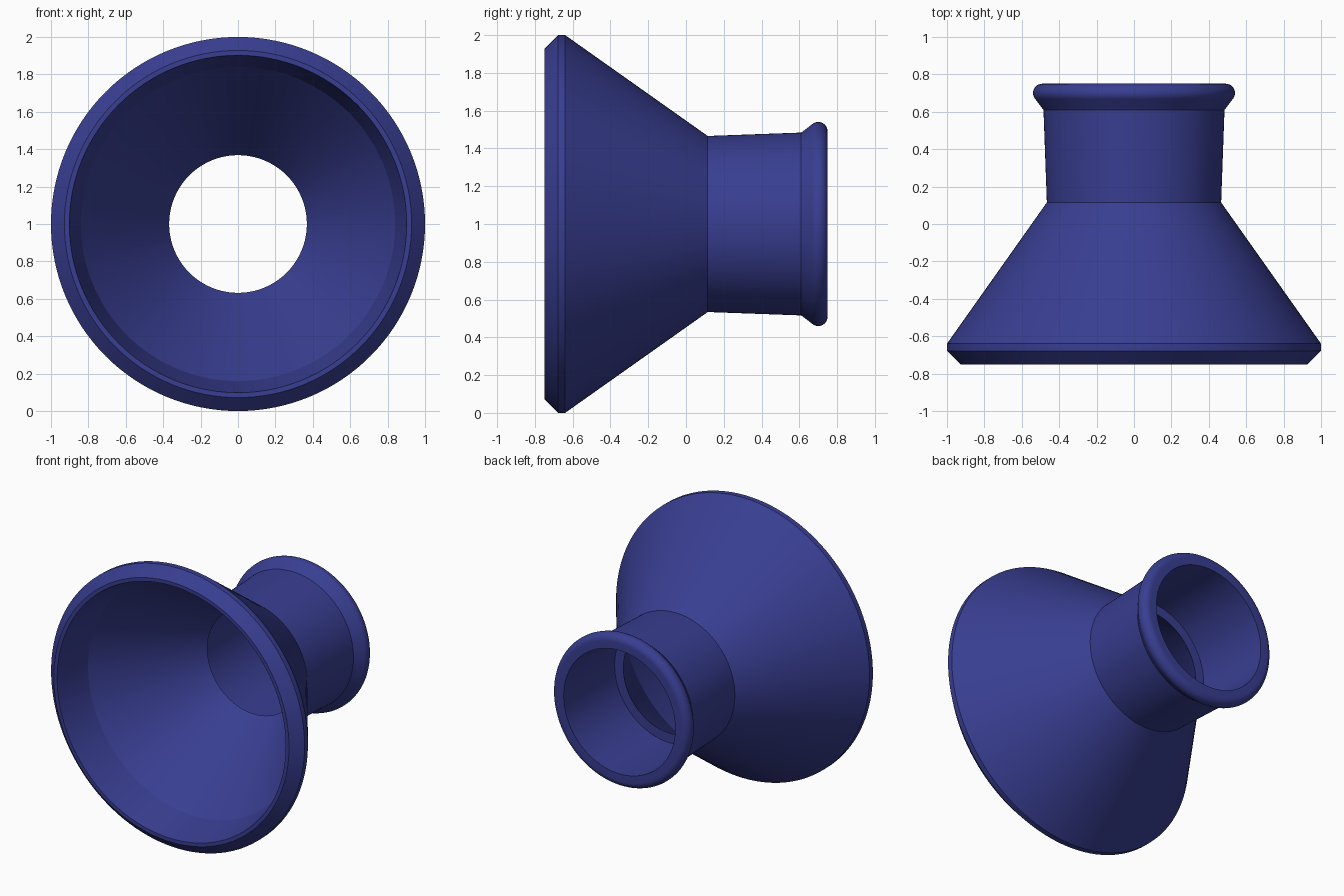
import bpy, bmesh, math

if "Cube" in bpy.data.objects:
    bpy.data.objects.remove(bpy.data.objects["Cube"])

SEGMENTS = 128

blue = bpy.data.materials.new("deep blue")
blue.diffuse_color = (0.040, 0.048, 0.285, 1.0)
blue.use_nodes = True
blue.node_tree.nodes["Principled BSDF"].inputs["Base Color"].default_value = blue.diffuse_color


def lathe(name, profile):
    """Spin a closed (radius, y) profile around the y axis at z = 1."""
    bm = bmesh.new()
    rings = []
    for i in range(SEGMENTS):
        a = 2 * math.pi * i / SEGMENTS
        rings.append([bm.verts.new((r * math.cos(a), y, 1 + r * math.sin(a)))
                      for r, y in profile])
    n = len(profile)
    for i in range(SEGMENTS):
        p, q = rings[i], rings[(i + 1) % SEGMENTS]
        for j in range(n):
            k = (j + 1) % n
            bm.faces.new((p[j], p[k], q[k], q[j]))
    bmesh.ops.recalc_face_normals(bm, faces=bm.faces)
    mesh = bpy.data.meshes.new(name)
    bm.to_mesh(mesh)
    bm.free()
    mesh.materials.append(blue)
    obj = bpy.data.objects.new(name, mesh)
    bpy.context.collection.objects.link(obj)
    bpy.ops.object.select_all(action='DESELECT')
    obj.select_set(True)
    bpy.context.view_layer.objects.active = obj
    bpy.ops.object.shade_smooth_by_angle(angle=math.radians(15))
    return obj


# Chamfered front rim, outer cone and slightly flared neck
outside = [(0.902, -0.75), (0.928, -0.75), (1.0, -0.678), (1.0, -0.64),
           (0.466, 0.115), (0.484, 0.61)]

# Rounded bead around the rear opening, ending in a flat back
bead = []
for i in range(13):
    a = math.radians(-45 + 135 * i / 12)
    bead.append((0.49 + 0.05 * math.cos(a), 0.70 + 0.05 * math.sin(a)))

# Straight neck bore, ledge at the throat, inner cone and tapered front mouth
inside = [(0.44, 0.75), (0.437, 0.18), (0.368, 0.18), (0.84, -0.49)]

lathe("funnel_body", outside + bead + inside)
